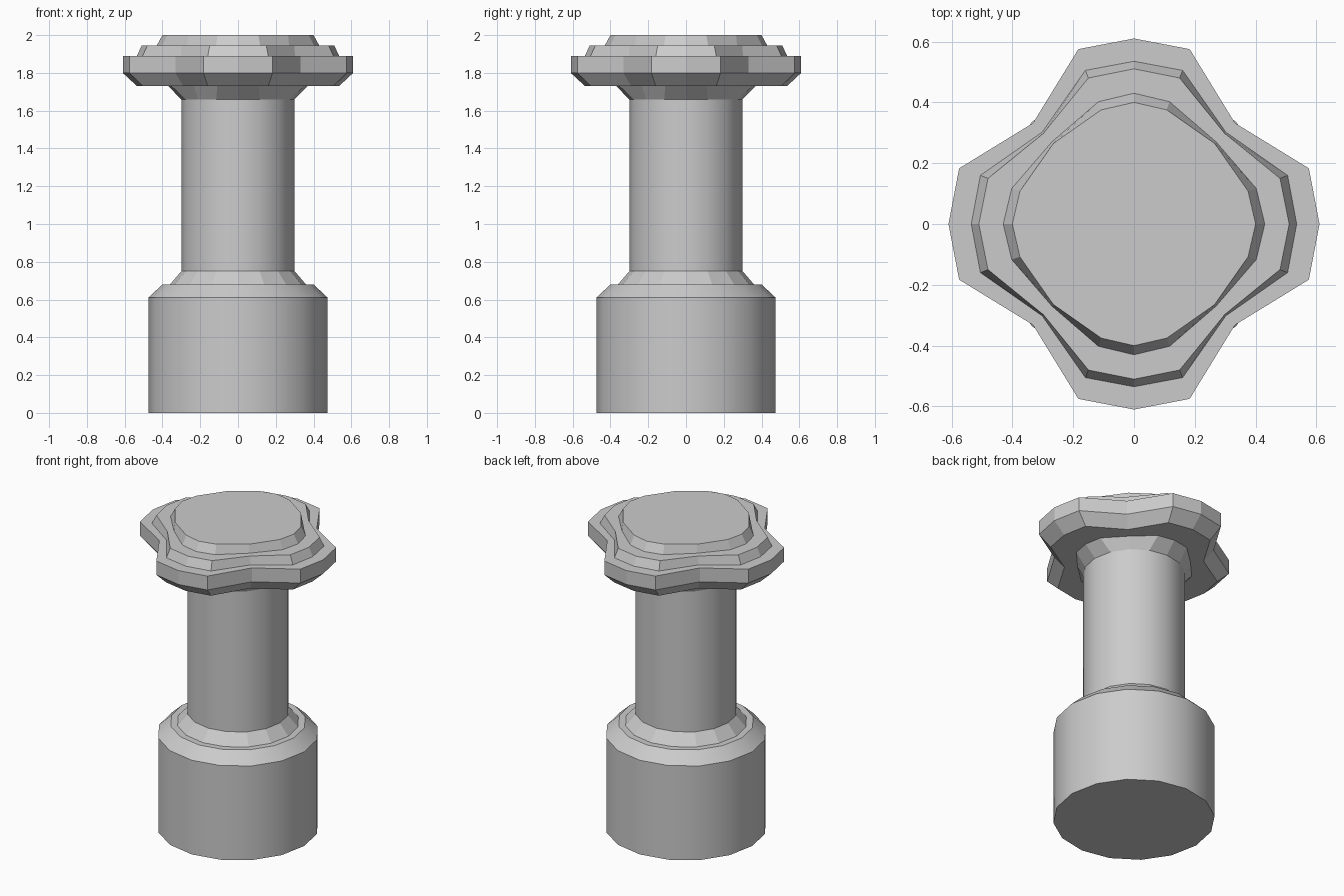
import bpy, bmesh
from math import cos, sin, radians, pi

cube = bpy.data.objects.get("Cube")
if cube:
    bpy.data.objects.remove(cube, do_unlink=True)

grey = bpy.data.materials.new("plain grey")
grey.use_nodes = True
colour = (0.6, 0.6, 0.6, 1)
grey.diffuse_color = colour
grey.node_tree.nodes["Principled BSDF"].inputs["Base Color"].default_value = colour


def round_ring(r, z, sides=16):
    return [(r * cos(2 * pi * i / sides), r * sin(2 * pi * i / sides), z) for i in range(sides)]


def lobed_ring(tip, sx, sy, diag, z):
    """Four-lobed outline: lobe tip, lobe shoulders and diagonal hollow."""
    ring = []
    for q in range(4):
        c, s = round(cos(q * pi / 2)), round(sin(q * pi / 2))
        for x, y in ((tip, 0), (sx, sy), (diag, diag), (sy, sx)):
            ring.append((x * c - y * s, x * s + y * c, z))
    return ring


def loft(name, rings, smooth=False):
    bm = bmesh.new()
    loops = [[bm.verts.new(p) for p in ring] for ring in rings]
    n = len(loops[0])
    for low, high in zip(loops, loops[1:]):
        for i in range(n):
            j = (i + 1) % n
            bm.faces.new((low[i], low[j], high[j], high[i]))
    bm.faces.new(loops[0][::-1])
    bm.faces.new(loops[-1])
    mesh = bpy.data.meshes.new(name)
    bm.to_mesh(mesh)
    bm.free()
    mesh.materials.append(grey)
    obj = bpy.data.objects.new(name, mesh)
    bpy.context.collection.objects.link(obj)
    if smooth:
        bpy.ops.object.select_all(action="DESELECT")
        obj.select_set(True)
        bpy.context.view_layer.objects.active = obj
        bpy.ops.object.shade_smooth_by_angle(angle=radians(30))
    return obj


# Broad foot, chamfered at the top
loft("base", [round_ring(0.475, 0), round_ring(0.475, 0.61),
              round_ring(0.40, 0.68)], smooth=True)

# Sloping collar between foot and shaft
loft("lower_collar", [round_ring(0.36, 0.67), round_ring(0.36, 0.68), round_ring(0.30, 0.75)])

# Shaft
loft("shaft", [round_ring(0.30, 0.74), round_ring(0.30, 1.67)], smooth=True)

# Faceted flare under the head
loft("upper_collar", [round_ring(0.30, 1.66), lobed_ring(0.37, 0.35, 0.11, 0.235, 1.73),
                      lobed_ring(0.37, 0.35, 0.11, 0.235, 1.74)])

# Lobed head rising in three steps
loft("head", [
    lobed_ring(0.535, 0.505, 0.16, 0.29, 1.73),
    lobed_ring(0.61, 0.575, 0.183, 0.332, 1.80),
    lobed_ring(0.61, 0.575, 0.183, 0.332, 1.89),
    lobed_ring(0.535, 0.505, 0.16, 0.302, 1.89),
    lobed_ring(0.51, 0.48, 0.15, 0.298, 1.945),
    lobed_ring(0.43, 0.402, 0.117, 0.27, 1.945),
    lobed_ring(0.40, 0.375, 0.108, 0.265, 2.0),
])
